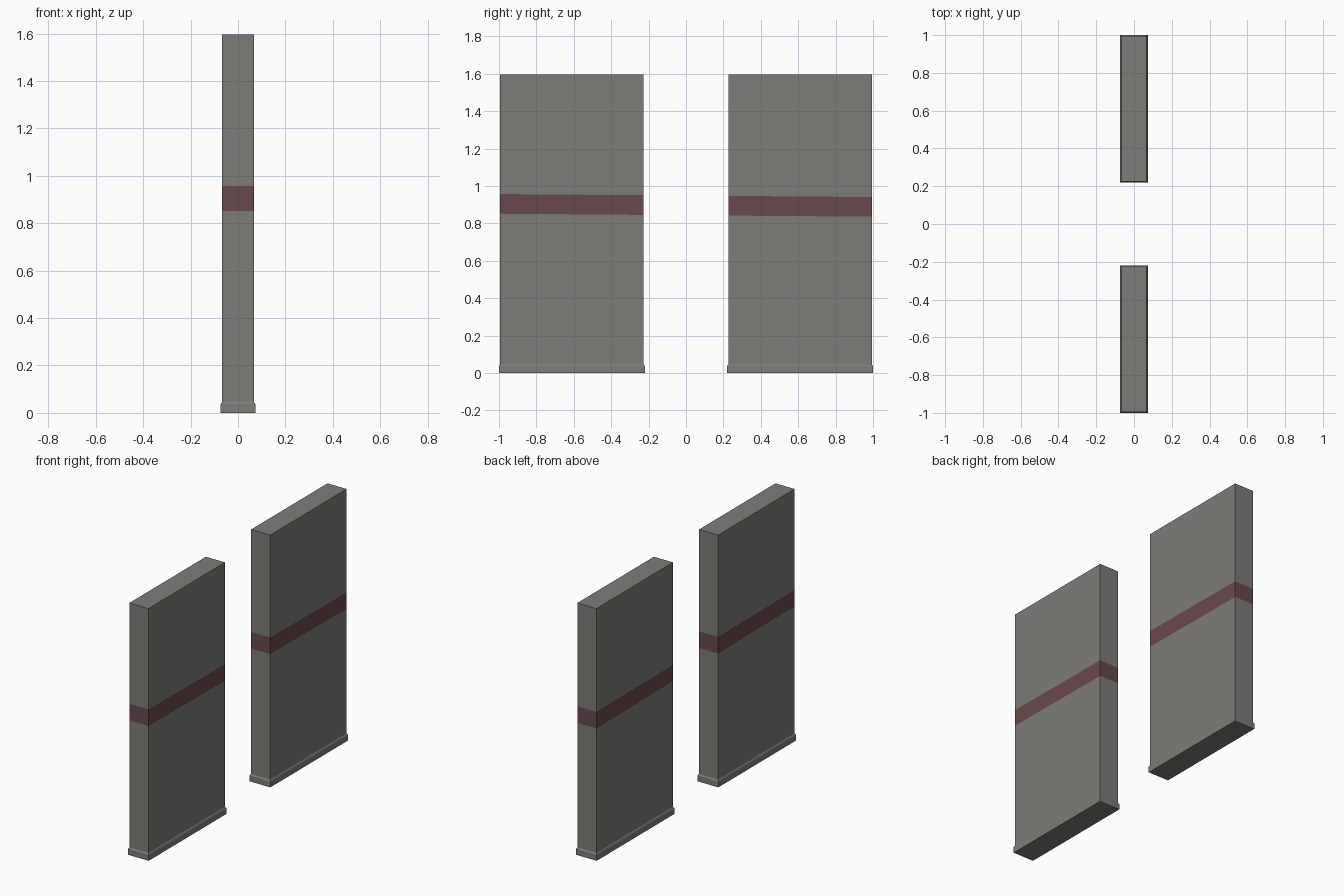
import bpy, bmesh
from mathutils import Vector

if "Cube" in bpy.data.objects:
    bpy.data.objects.remove(bpy.data.objects["Cube"])


def material(name, rgb):
    m = bpy.data.materials.new(name)
    m.diffuse_color = (*rgb, 1)
    m.use_nodes = True
    m.node_tree.nodes["Principled BSDF"].inputs["Base Color"].default_value = m.diffuse_color
    return m


GREY = material("concrete grey", (0.205, 0.202, 0.188))
RED = material("faded red", (0.142, 0.065, 0.073))

Y_MID = 0.61                       # distance of each slab from the centre
STRIPE_LOW, STRIPE_HIGH = 0.844, 0.949
STRIPE_SLOPE = -0.008              # the band drops slightly along y


def stack(name, y, rings):
    """Closed rectangular stack; each ring is (half x, half y, z)."""
    bm = bmesh.new()
    loops = [[bm.verts.new((sx * hx, y + sy * hy, z))
              for sx, sy in ((-1, -1), (1, -1), (1, 1), (-1, 1))]
             for hx, hy, z in rings]
    for a, b in zip(loops, loops[1:]):
        for i in range(4):
            j = (i + 1) % 4
            bm.faces.new((a[i], a[j], b[j], b[i]))
    bm.faces.new(loops[0][::-1])
    bm.faces.new(loops[-1])
    mesh = bpy.data.meshes.new(name)
    bm.to_mesh(mesh)
    bm.free()
    obj = bpy.data.objects.new(name, mesh)
    bpy.context.collection.objects.link(obj)
    mesh.materials.append(GREY)
    return obj


def paint_stripe(obj):
    """Cut the painted band into the slab and colour the faces between cuts."""
    bm = bmesh.new()
    bm.from_mesh(obj.data)
    for z in (STRIPE_LOW, STRIPE_HIGH):
        bmesh.ops.bisect_plane(bm, geom=bm.verts[:] + bm.edges[:] + bm.faces[:],
                               plane_co=Vector((0, 0, z)),
                               plane_no=Vector((0, -STRIPE_SLOPE, 1)).normalized())
    obj.data.materials.append(RED)
    for f in bm.faces:
        if STRIPE_LOW < f.calc_center_median().z < STRIPE_HIGH:
            f.material_index = 1
    bm.to_mesh(obj.data)
    bm.free()


for side, label in ((-1, "front"), (1, "back")):
    y = side * Y_MID
    # upright slab with painted band
    slab = stack(label + "_slab", y, [(0.067, 0.384, 0.04), (0.067, 0.384, 1.597)])
    paint_stripe(slab)
    # plinth with a sloped top edge
    stack(label + "_plinth", y, [(0.073, 0.39, 0), (0.073, 0.39, 0.037),
                                 (0.067, 0.384, 0.047)])
